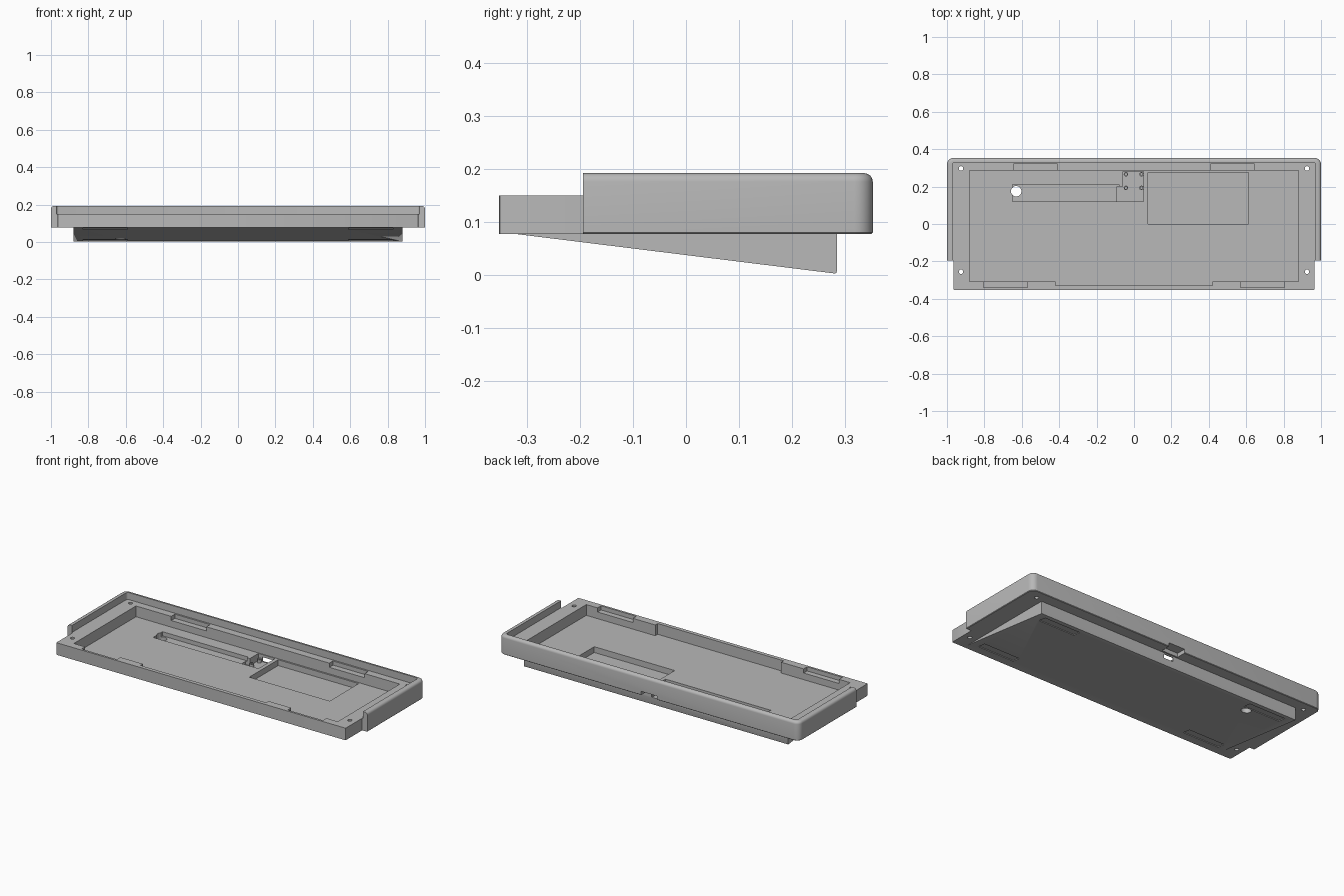
import bpy, bmesh, math
from mathutils import Matrix

if "Cube" in bpy.data.objects:
    bpy.data.objects.remove(bpy.data.objects["Cube"])

grey = bpy.data.materials.new("plain_grey")
grey.use_nodes = True
COLOUR = (0.48, 0.48, 0.48, 1)
grey.diffuse_color = COLOUR
grey.node_tree.nodes["Principled BSDF"].inputs["Base Color"].default_value = COLOUR


def finish(name, bm):
    bmesh.ops.recalc_face_normals(bm, faces=bm.faces)
    mesh = bpy.data.meshes.new(name)
    bm.to_mesh(mesh)
    bm.free()
    mesh.materials.append(grey)
    ob = bpy.data.objects.new(name, mesh)
    bpy.context.collection.objects.link(ob)
    return ob


def box_mesh(x0, x1, y0, y1, z0, z1):
    bm = bmesh.new()
    bmesh.ops.create_cube(bm, size=1)
    for v in bm.verts:
        v.co.x = x0 if v.co.x < 0 else x1
        v.co.y = y0 if v.co.y < 0 else y1
        v.co.z = z0 if v.co.z < 0 else z1
    return bm


def bevel(bm, test, width, segments):
    edges = [e for e in bm.edges if test(e.verts[0].co, e.verts[1].co)]
    bmesh.ops.bevel(bm, geom=edges, offset=width, segments=segments,
                    profile=0.5, affect='EDGES', clamp_overlap=True)


def box(*size):
    return finish("cutter", box_mesh(*size))


def cylinder(x, y, r, z0, z1):
    bm = bmesh.new()
    bmesh.ops.create_cone(bm, cap_ends=True, segments=24, radius1=r, radius2=r,
                          depth=z1 - z0, matrix=Matrix.Translation((x, y, (z0 + z1) / 2)))
    return finish("cutter", bm)


def combine(body, tool, operation='DIFFERENCE'):
    mod = body.modifiers.new("combine", 'BOOLEAN')
    mod.object, mod.operation, mod.solver = tool, operation, 'EXACT'
    bpy.context.view_layer.objects.active = body
    bpy.ops.object.modifier_apply(modifier=mod.name)
    bpy.data.objects.remove(tool)


BACK, FRONT, BASE, DECK, TOP = 0.353, -0.353, 0.077, 0.15, 0.192
FLOOR = 0.085

# Outer shell: rounded back corners, then a rounded top edge and a fine bottom edge
bm = box_mesh(-1, 1, -0.195, BACK, BASE, TOP)
bevel(bm, lambda a, b: min(a.y, b.y) > 0 and abs(a.z - b.z) > 0.05, 0.035, 6)
bevel(bm, lambda a, b: min(a.z, b.z) > TOP - 0.001 and max(a.y, b.y) > -0.19, 0.016, 4)
bevel(bm, lambda a, b: max(a.z, b.z) < BASE + 0.001 and max(a.y, b.y) > -0.19, 0.003, 1)
case = finish("keyboard_case", bm)

# Space inside the raised rim, above the deck
bm = box_mesh(-0.97, 0.97, -0.4, 0.33, DECK, 0.3)
bevel(bm, lambda a, b: min(a.y, b.y) > 0 and abs(a.z - b.z) > 0.05, 0.012, 3)
combine(case, finish("cutter", bm))

# Front part of the deck
bm = box_mesh(-0.965, 0.965, FRONT, 0, BASE, DECK)
bevel(bm, lambda a, b: max(a.y, b.y) < -0.3 and abs(a.z - b.z) > 0.05, 0.006, 2)
combine(case, finish("cutter", bm), 'UNION')

# Sloping wedge foot
bm = box_mesh(-0.88, 0.88, -0.345, 0.285, 0.002, 0.1)
for v in bm.verts:
    if v.co.z < 0.05 and v.co.y < 0:
        v.co.z = 0.08
bevel(bm, lambda a, b: max(a.z, b.z) < 0.05, 0.004, 2)
combine(case, finish("cutter", bm), 'UNION')

# Main cavity and its wider middle at the front
combine(case, box(-0.88, 0.88, -0.307, 0.285, FLOOR, 0.3))
combine(case, box(-0.42, 0.42, -0.33, -0.2, FLOOR, 0.3))

# Clip notches along the front and back of the cavity
for side in (-1, 1):
    xa, xb = sorted((side * 0.57, side * 0.805))
    combine(case, box(xa, xb, -0.34, -0.29, 0.125, 0.3))
    xa, xb = sorted((side * 0.41, side * 0.645))
    combine(case, box(xa, xb, 0.27, 0.32, 0.125, 0.3))

# Battery pocket, cable channel and connector bay in the floor
combine(case, box(0.075, 0.612, 0, 0.275, 0.05, 0.1))
combine(case, box(-0.65, -0.08, 0.12, 0.21, 0.06, 0.1))
combine(case, box(-0.09, 0.052, 0.12, 0.2, 0.042, 0.1))
combine(case, box(-0.06, 0.052, 0.19, 0.28, 0.042, 0.1))

# Connector posts with screw holes
for x in (-0.043, 0.04):
    for y in (0.193, 0.266):
        combine(case, cylinder(x, y, 0.012, 0.035, 0.062), 'UNION')
        combine(case, cylinder(x, y, 0.006, 0.045, 0.1))

# Port through the back of the wedge, and plug clearance in the rim
combine(case, box(-0.032, 0.03, 0.25, 0.32, 0.045, 0.07))
combine(case, box(-0.055, 0.053, 0.295, 0.4, 0.05, 0.1))

# Screw holes in the corners and the large access hole
for x in (-0.925, 0.925):
    for y in (-0.255, 0.297):
        combine(case, cylinder(x, y, 0.012, 0, 0.3))
combine(case, cylinder(-0.63, 0.175, 0.028, -0.1, 0.3))

# Shallow recesses for rubber feet, following the sloped underside
for side in (-1, 1):
    for y in (-0.27, 0.23):
        bm = box_mesh(-0.12, 0.12, -0.025, 0.025, -0.004, 0.004)
        slope = math.atan2(-0.078, 0.63)
        z = 0.08 + math.tan(slope) * (y + 0.345)
        bm.transform(Matrix.Translation((side * 0.71, y, z)) @ Matrix.Rotation(slope, 4, 'X'))
        combine(case, finish("cutter", bm))

# Smooth the rounded edges, keep the rest crisp
bpy.ops.object.select_all(action='DESELECT')
case.select_set(True)
bpy.context.view_layer.objects.active = case
bpy.ops.object.shade_smooth_by_angle(angle=math.radians(30))
